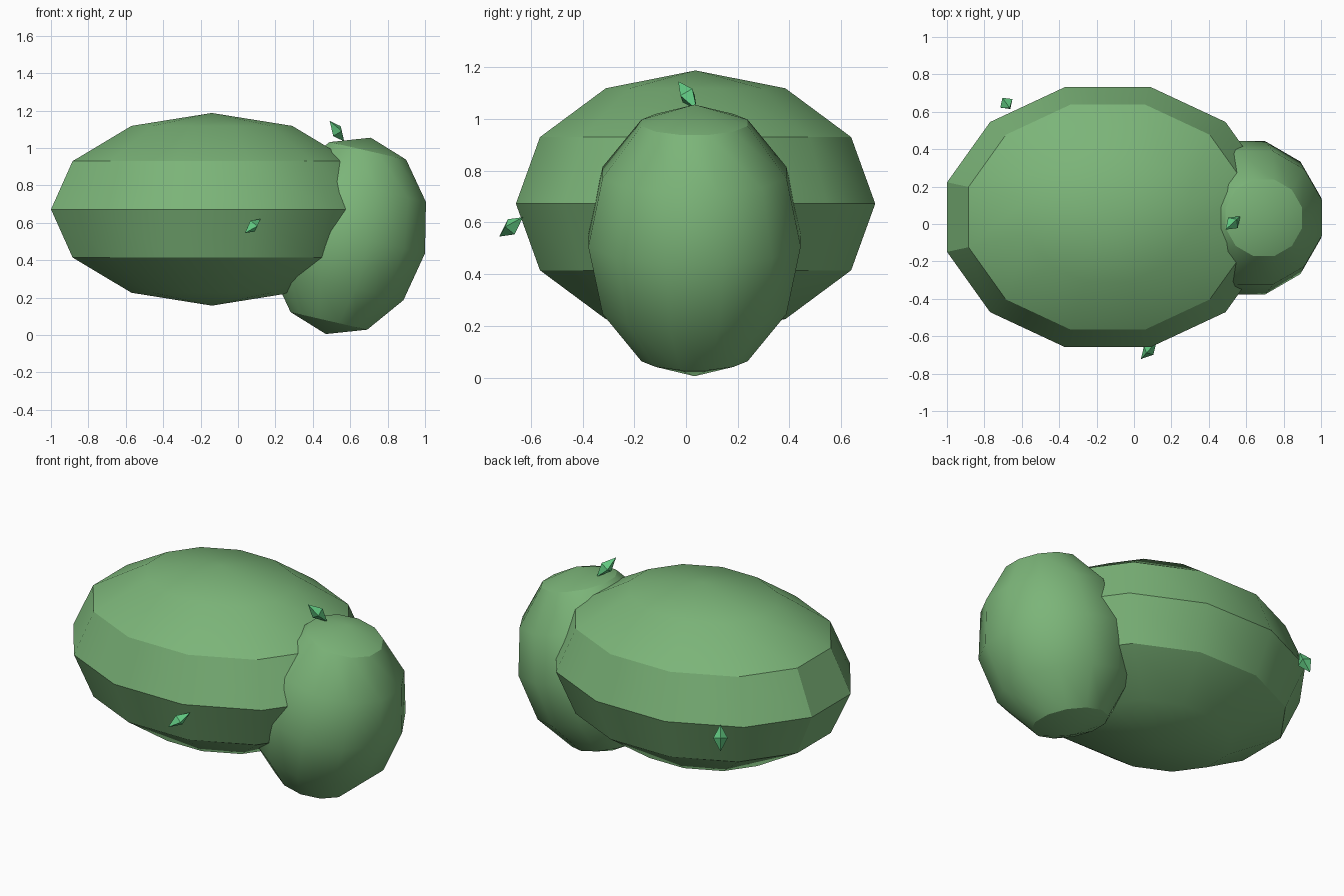
import bpy, bmesh, math
from mathutils import Matrix, Vector

cube = bpy.data.objects.get("Cube")
if cube:
    bpy.data.objects.remove(cube, do_unlink=True)


def material(name, rgb):
    mat = bpy.data.materials.new(name)
    mat.use_nodes = True
    mat.diffuse_color = (*rgb, 1)
    mat.node_tree.nodes["Principled BSDF"].inputs["Base Color"].default_value = (*rgb, 1)
    return mat


green = material("leaf green", (0.20, 0.46, 0.19))
emerald = material("emerald green", (0.12, 0.58, 0.22))


def ellipsoid(name, centre, radii, turn, segments, rings, spin, mat, smooth):
    """Scaled low-poly sphere; spin turns the segments about the pole first."""
    bm = bmesh.new()
    bmesh.ops.create_uvsphere(bm, u_segments=segments, v_segments=rings, radius=1)
    bm.transform(Matrix.Translation(centre) @ turn @ Matrix.Diagonal((*radii, 1))
                 @ Matrix.Rotation(math.radians(spin), 4, 'Z'))
    mesh = bpy.data.meshes.new(name)
    bm.to_mesh(mesh)
    bm.free()
    mesh.materials.append(mat)
    obj = bpy.data.objects.new(name, mesh)
    bpy.context.collection.objects.link(obj)
    if smooth:
        bpy.ops.object.select_all(action='DESELECT')
        obj.select_set(True)
        bpy.context.view_layer.objects.active = obj
        bpy.ops.object.shade_smooth_by_angle(angle=math.radians(30))
    return obj


def crystal(name, tip, tail, radius):
    """Small octahedron stretched between two points."""
    a, b = Vector(tip), Vector(tail)
    turn = (a - b).to_track_quat('Z', 'Y').to_matrix().to_4x4()
    ellipsoid(name, (a + b) / 2, (radius, radius, (a - b).length / 2), turn, 4, 2, 0, emerald, False)


# Large rounded body and the tilted head at its +x end
ellipsoid("body", (-0.14, 0.037, 0.672), (0.89, 0.719, 0.515), Matrix.Identity(4),
          12, 6, 15, green, True)
ellipsoid("head", (0.59, 0.033, 0.53), (0.435, 0.425, 0.5385),
          Matrix.Rotation(math.radians(12.9), 4, 'Y'), 12, 6, 15, green, True)

# Small crystals on the surface
crystal("front_crystal", (0.12, -0.63, 0.62), (0.037, -0.722, 0.545), 0.034)
crystal("top_crystal", (0.49, -0.03, 1.145), (0.568, 0.042, 1.035), 0.038)
crystal("back_crystal", (-0.665, 0.62, 0.69), (-0.70, 0.67, 0.555), 0.04)
